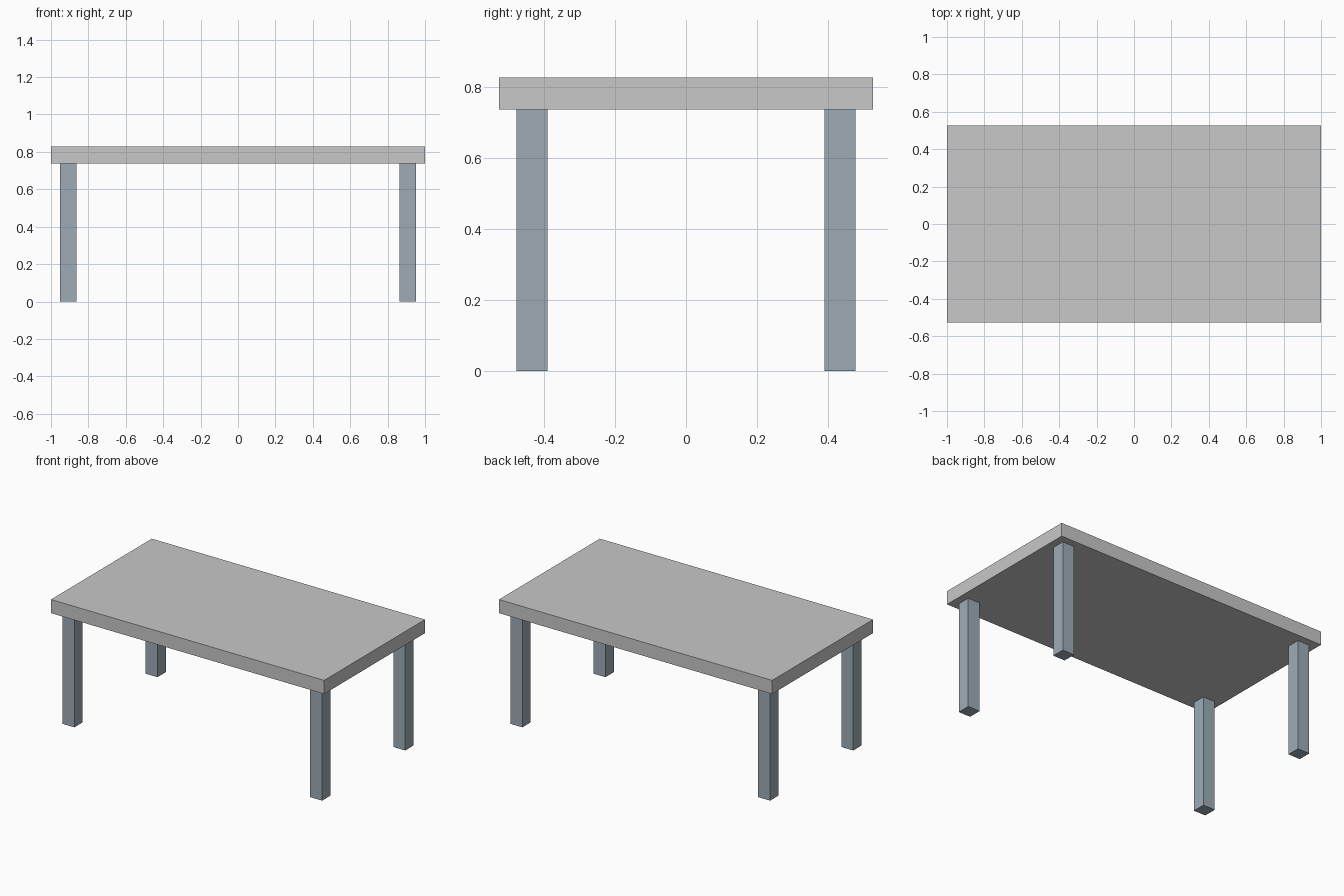
import bpy

if "Cube" in bpy.data.objects:
    bpy.data.objects.remove(bpy.data.objects["Cube"])

HALF_X, HALF_Y = 1.0, 0.527      # tabletop half extents
TOP_Z, UNDER_Z = 0.828, 0.738    # tabletop top and underside
LEG = 0.087                      # leg thickness
LEG_X, LEG_Y = 0.907, 0.4345     # leg centres


def material(name, colour):
    mat = bpy.data.materials.new(name)
    mat.diffuse_color = (*colour, 1)
    mat.use_nodes = True
    mat.node_tree.nodes["Principled BSDF"].inputs["Base Color"].default_value = mat.diffuse_color
    return mat


def box(name, centre, size, mat):
    bpy.ops.mesh.primitive_cube_add(size=1, location=centre)
    obj = bpy.context.object
    obj.name = name
    obj.scale = size
    bpy.ops.object.transform_apply(location=False, rotation=False, scale=True)
    obj.data.materials.append(mat)
    return obj


light_grey = material("light grey", (0.58, 0.58, 0.58))
blue_grey = material("blue grey", (0.34, 0.41, 0.47))

# Tabletop slab
box("tabletop", (0, 0, (TOP_Z + UNDER_Z) / 2),
    (2 * HALF_X, 2 * HALF_Y, TOP_Z - UNDER_Z), light_grey)

# Four square legs
for side_x, sx in (("left", -1), ("right", 1)):
    for side_y, sy in (("front", -1), ("back", 1)):
        box(f"{side_y}_{side_x}_leg", (sx * LEG_X, sy * LEG_Y, UNDER_Z / 2),
            (LEG, LEG, UNDER_Z), blue_grey)
